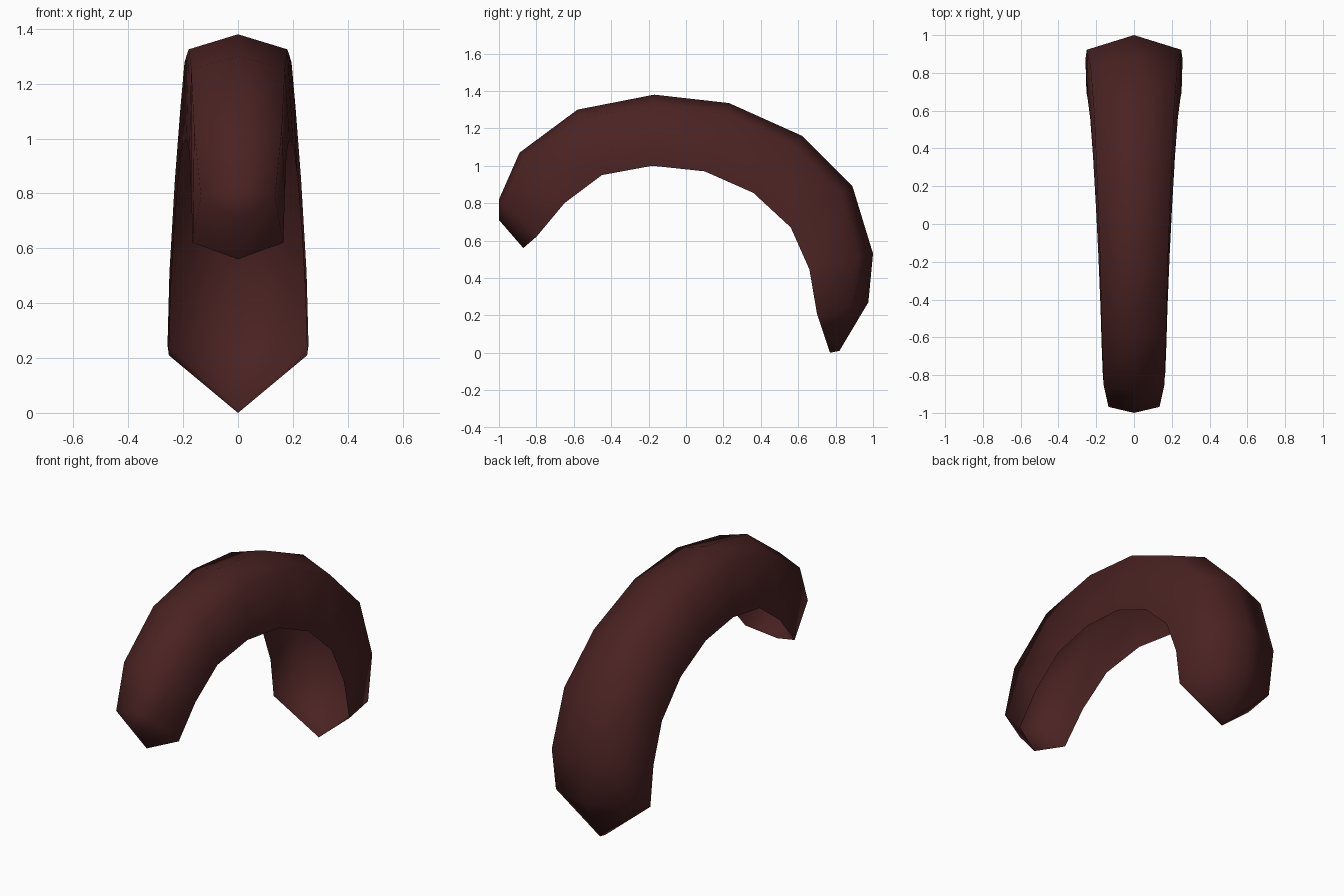
import bpy, bmesh, math
from mathutils import Vector

if "Cube" in bpy.data.objects:
    bpy.data.objects.remove(bpy.data.objects["Cube"])

# Rings from front to back: ridge (y, z), rim (y, z), rim half-width, shoulder half-width, shoulder drop
RINGS = [
    (-1.00, .82, -.80, .62, .165, .135, .045),
    (-.89, 1.07, -.65, .80, .171, .160, .05),
    (-.58, 1.30, -.45, .95, .177, .171, .05),
    (-.17, 1.38, -.18, 1.0, .188, .180, .055),
    (.23, 1.335, .10, .97, .202, .195, .06),
    (.62, 1.16, .36, .855, .217, .210, .065),
    (.89, .89, .56, .67, .232, .230, .07),
    (1.00, .53, .66, .445, .245, .250, .08),
    (.975, .27, .70, .21, .252, .257, .105),
]
FRONT_TIP = ((-1.00, .71), (-.87, .56))   # outer, inner
BACK_TIP = ((.82, .01), (.77, .00))

bm = bmesh.new()


def ring(ry, rz, iy, iz, wr, ws, drop):
    ridge, rim = Vector((0, ry, rz)), Vector((0, iy, iz))
    sh = ridge + (rim - ridge).normalized() * drop
    pts = [(-wr, iy, iz), (-ws, sh.y, sh.z), ridge, (ws, sh.y, sh.z), (wr, iy, iz)]
    return [bm.verts.new(p) for p in pts]


# Arched shell: five-point section, open on the inner side
rings = [ring(*r) for r in RINGS]
for a, b in zip(rings, rings[1:]):
    for i in range(4):
        bm.faces.new((a[i], b[i], b[i + 1], a[i + 1]))

# Pointed ends
for r, tip, flip in ((rings[0], FRONT_TIP, True), (rings[-1], BACK_TIP, False)):
    out, inn = [bm.verts.new((0, *p)) for p in tip]
    for rim, sh, side in ((r[0], r[1], True), (r[4], r[3], False)):
        for f in ((r[2], sh, out), (sh, rim, inn, out)):
            bm.faces.new(f[::-1] if flip == side else f)
bmesh.ops.recalc_face_normals(bm, faces=bm.faces)
bm.faces.ensure_lookup_table()
top = max(bm.faces, key=lambda f: f.calc_center_median().z)
if top.normal.z < 0:
    bmesh.ops.reverse_faces(bm, faces=bm.faces)

mesh = bpy.data.meshes.new("arched_crest")
bm.to_mesh(mesh)
bm.free()
obj = bpy.data.objects.new("arched_crest", mesh)
bpy.context.collection.objects.link(obj)

mat = bpy.data.materials.new("dark maroon")
mat.diffuse_color = (.069, .016, .016, 1)
mat.use_nodes = True
mat.node_tree.nodes["Principled BSDF"].inputs["Base Color"].default_value = mat.diffuse_color
mesh.materials.append(mat)

# Smooth outside
bpy.context.view_layer.objects.active = obj
obj.select_set(True)
bpy.ops.object.shade_smooth_by_angle(angle=math.radians(85))
